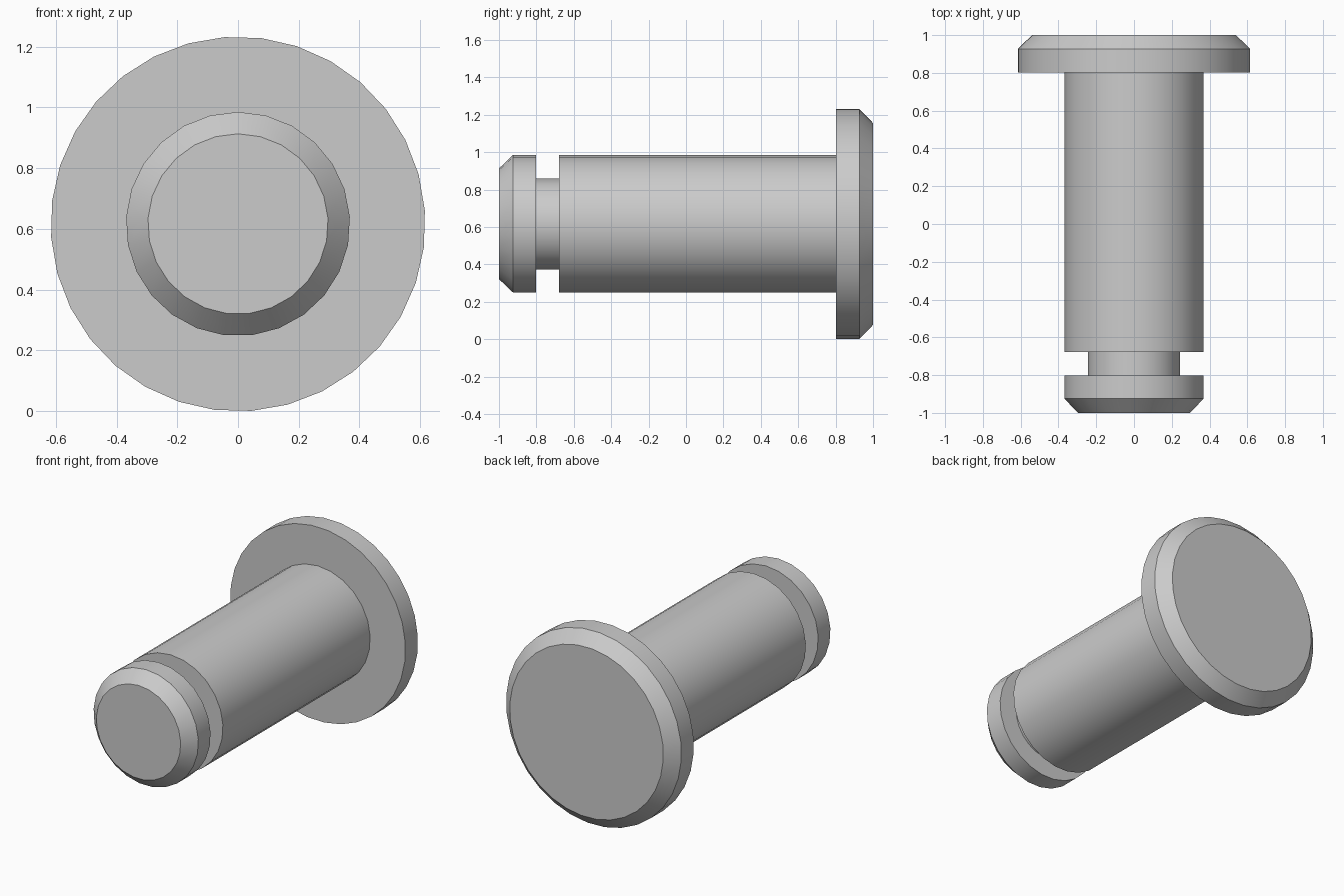
import bpy
import bmesh
from math import sin, cos, tau, radians

cube = bpy.data.objects.get("Cube")
if cube:
    bpy.data.objects.remove(cube, do_unlink=True)

AXIS_Z = 0.616

# Plain metal colour
steel = bpy.data.materials.new("steel_grey")
steel.use_nodes = True
GREY = (0.6, 0.6, 0.6, 1)
steel.diffuse_color = GREY
steel.node_tree.nodes["Principled BSDF"].inputs["Base Color"].default_value = GREY


def turned_part(name, profile, sides, phase):
    """Revolve (y, radius) points about the y axis and cap both ends."""
    bm = bmesh.new()
    rings = []
    for y, r in profile:
        angles = [radians(phase) + tau * i / sides for i in range(sides)]
        rings.append([bm.verts.new((r * cos(a), y, AXIS_Z + r * sin(a))) for a in angles])
    for a, b in zip(rings, rings[1:]):
        for i in range(sides):
            j = (i + 1) % sides
            bm.faces.new((a[i], a[j], b[j], b[i]))
    bm.faces.new(rings[0])
    bm.faces.new(rings[-1])
    bmesh.ops.recalc_face_normals(bm, faces=bm.faces)
    mesh = bpy.data.meshes.new(name)
    bm.to_mesh(mesh)
    bm.free()
    mesh.materials.append(steel)
    obj = bpy.data.objects.new(name, mesh)
    bpy.context.collection.objects.link(obj)
    bpy.ops.object.select_all(action="DESELECT")
    obj.select_set(True)
    bpy.context.view_layer.objects.active = obj
    bpy.ops.object.shade_smooth_by_angle(angle=radians(30))
    return obj


# Pin shaft: chamfered tip, clip groove, long body sunk slightly into the head
turned_part("pin_shaft", [
    (-1, 0.297), (-0.925, 0.369), (-0.802, 0.369), (-0.802, 0.244),
    (-0.678, 0.244), (-0.678, 0.369), (0.82, 0.369)], 25, 90)

# Wide head with a chamfered back rim
turned_part("pin_head", [(0.802, 0.617), (0.927, 0.617), (1, 0.541)], 32, 4.15)
